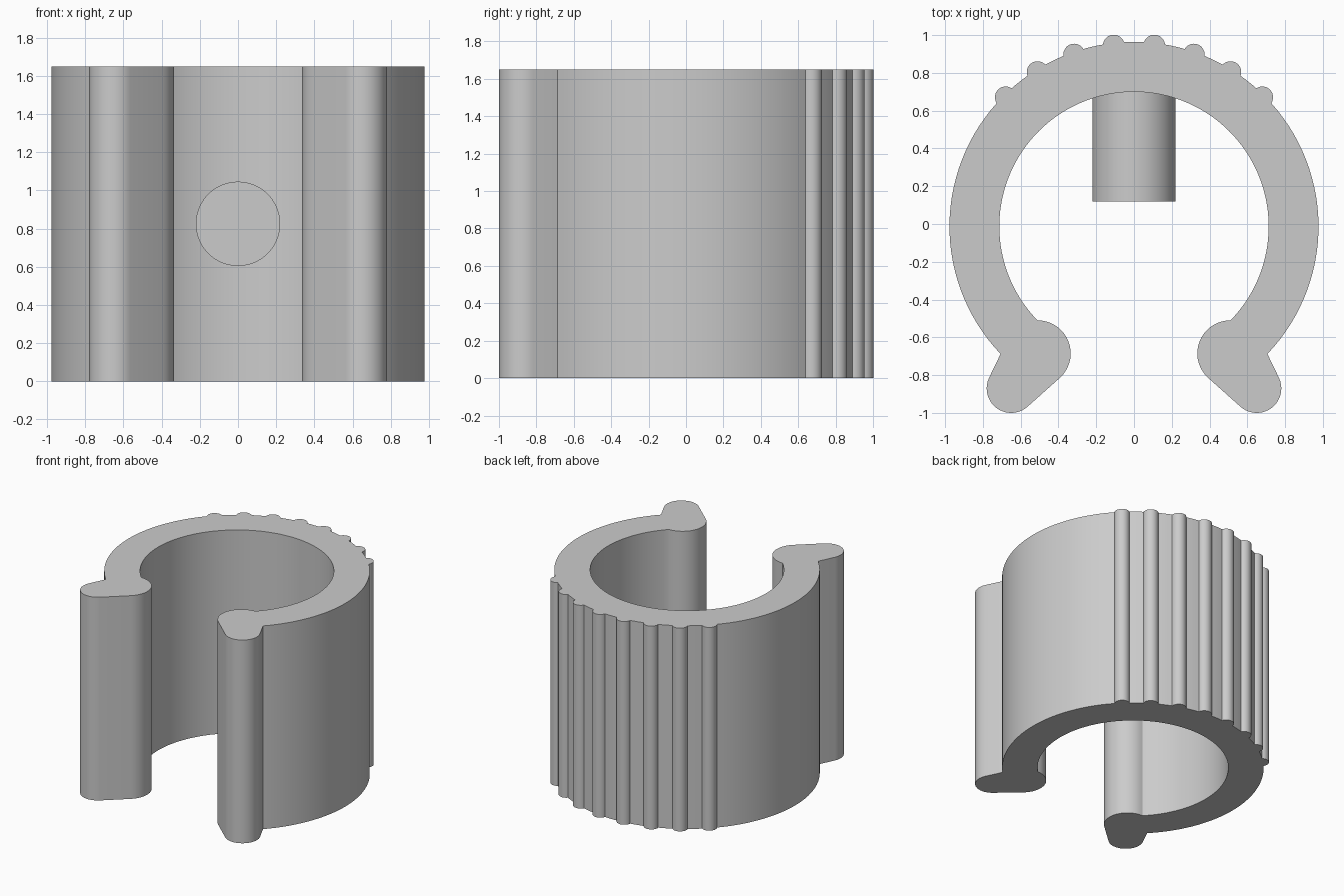
import bpy, bmesh, math
from math import radians, degrees, sin, cos, acos

cube = bpy.data.objects.get("Cube")
if cube:
    bpy.data.objects.remove(cube, do_unlink=True)

HEIGHT = 1.65
CENTRE_Y = -0.013
OUTER, INNER = 0.977, 0.713

grey = bpy.data.materials.new("plain grey")
grey.use_nodes = True
grey.diffuse_color = (0.6, 0.6, 0.6, 1)
grey.node_tree.nodes["Principled BSDF"].inputs["Base Color"].default_value = (0.6, 0.6, 0.6, 1)


def arc(cx, cy, r, start, end, step):
    """Points on an arc, angles in degrees."""
    n = max(1, math.ceil(abs(end - start) / step))
    angles = [radians(start + (end - start) * i / n) for i in range(n + 1)]
    return [(cx + r * cos(a), cy + r * sin(a)) for a in angles]


def finish(bm, name):
    bmesh.ops.recalc_face_normals(bm, faces=bm.faces)
    mesh = bpy.data.meshes.new(name)
    bm.to_mesh(mesh)
    bm.free()
    mesh.materials.append(grey)
    obj = bpy.data.objects.new(name, mesh)
    bpy.context.collection.objects.link(obj)
    bpy.ops.object.select_all(action='DESELECT')
    obj.select_set(True)
    bpy.context.view_layer.objects.active = obj
    bpy.ops.object.shade_smooth_by_angle(angle=radians(25))
    return obj


# Outer wall of the right half with four rounded grip ribs
rib_r, rib_d = 0.057, 0.964
half_gap = degrees(acos((OUTER**2 + rib_d**2 - rib_r**2) / (2 * OUTER * rib_d)))
spread = degrees(acos((OUTER**2 - rib_d**2 - rib_r**2) / (2 * rib_d * rib_r)))
half = []
angle = 90
for i in range(4):
    rib = 90 - 6.4 - 12.8 * i
    half += arc(0, CENTRE_Y, OUTER, angle, rib + half_gap, 3)[:-1]
    cx, cy = rib_d * cos(radians(rib)), CENTRE_Y + rib_d * sin(radians(rib))
    half += arc(cx, cy, rib_r, rib + spread, rib - spread, 12)
    angle = rib - half_gap
half += arc(0, CENTRE_Y, OUTER, angle, -43.7, 3)[1:]

# Flared foot, rounded inner lip, then the inner wall
half += arc(0.65, -0.87, 0.13, 24.8, -131.7, 8)
half += arc(0.51, -0.685, 0.175, 228.3, 90, 8)
half += arc(0, CENTRE_Y, INNER, -44, 90, 3)

# Mirror the half outline and extrude it
outline = half + [(-x, y) for x, y in reversed(half[1:-1])]
bm = bmesh.new()
face = bm.faces.new([bm.verts.new((x, y, 0)) for x, y in outline])
top = bmesh.ops.extrude_face_region(bm, geom=[face], use_keep_orig=True)["geom"]
bmesh.ops.translate(bm, vec=(0, 0, HEIGHT),
                    verts=[v for v in top if isinstance(v, bmesh.types.BMVert)])
finish(bm, "clip_ring")

# Locating pin inside the ring, rooted in the back wall
bm = bmesh.new()
pin = [bm.verts.new((x, 0.12, z)) for x, z in arc(0, HEIGHT / 2, 0.221, 0, 360, 6)[:-1]]
face = bm.faces.new(pin)
end = bmesh.ops.extrude_face_region(bm, geom=[face], use_keep_orig=True)["geom"]
bmesh.ops.translate(bm, vec=(0, 0.68, 0),
                    verts=[v for v in end if isinstance(v, bmesh.types.BMVert)])
finish(bm, "locating_pin")
